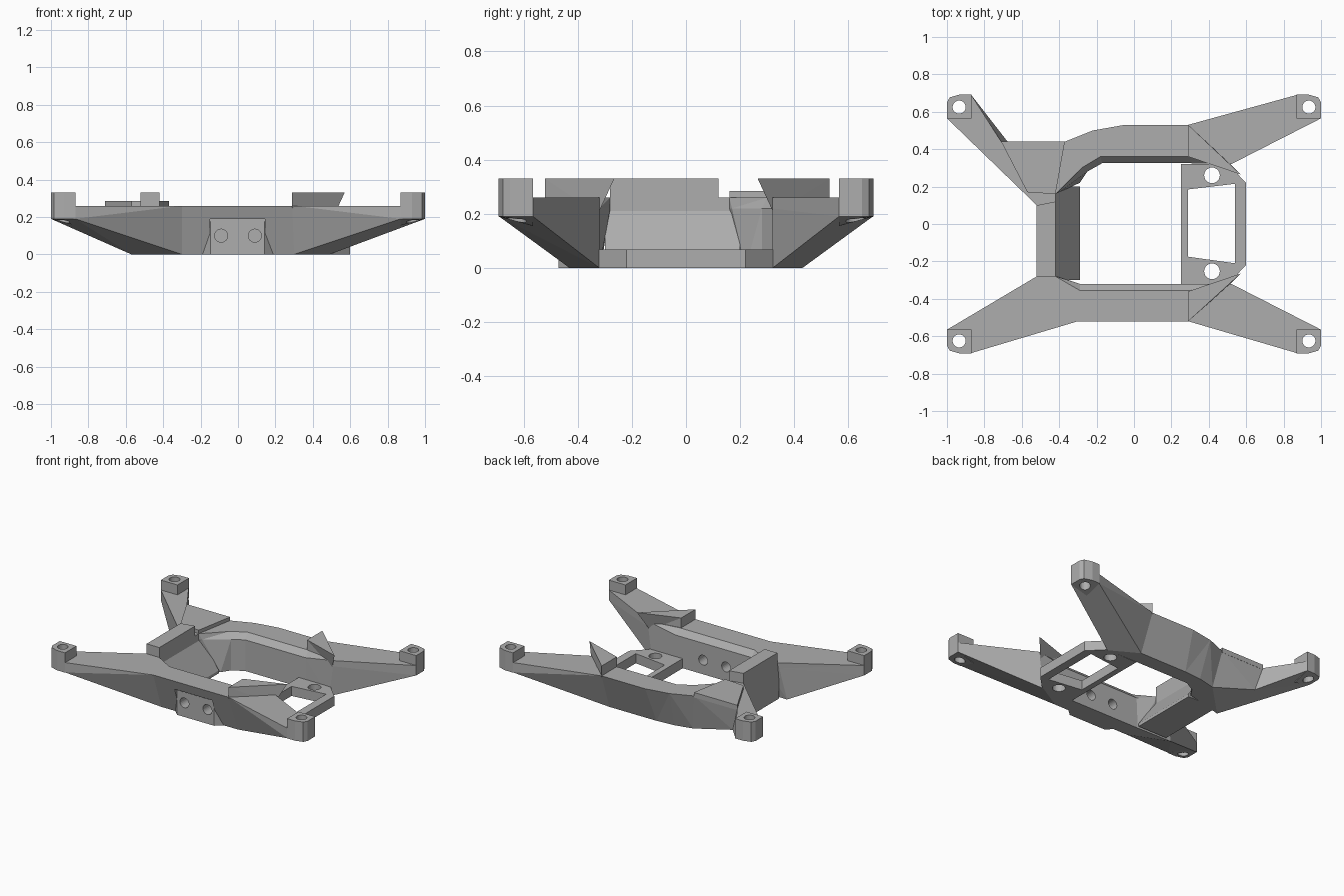
import bpy, bmesh, math
from mathutils import Vector

if "Cube" in bpy.data.objects:
    bpy.data.objects.remove(bpy.data.objects["Cube"])

grey = bpy.data.materials.new("plain grey")
grey.diffuse_color = (0.42, 0.42, 0.42, 1)
grey.use_nodes = True
grey.node_tree.nodes["Principled BSDF"].inputs["Base Color"].default_value = grey.diffuse_color


def loft(name, sections):
    """Solid skinned through matching closed sections of 3D points."""
    bm = bmesh.new()
    rings = [[bm.verts.new(p) for p in s] for s in sections]
    n = len(rings[0])
    for a, b in zip(rings, rings[1:]):
        for i in range(n):
            j = (i + 1) % n
            bm.faces.new((a[i], a[j], b[j], b[i]))
    bm.faces.new(rings[0])
    bm.faces.new(rings[-1])
    bmesh.ops.remove_doubles(bm, verts=bm.verts, dist=1e-5)
    bmesh.ops.triangulate(bm, faces=[f for f in bm.faces if len(f.verts) == 4
                          and abs((f.verts[3].co - f.verts[0].co).dot(
                              (f.verts[1].co - f.verts[0].co).cross(f.verts[2].co - f.verts[0].co))) > 1e-6])
    bmesh.ops.recalc_face_normals(bm, faces=bm.faces)
    me = bpy.data.meshes.new(name)
    bm.to_mesh(me)
    bm.free()
    ob = bpy.data.objects.new(name, me)
    bpy.context.collection.objects.link(ob)
    me.materials.append(grey)
    return ob


def prism(name, pts, z0, z1):
    return loft(name, [[(x, y, z0) for x, y in pts], [(x, y, z1) for x, y in pts]])


def circle(cx, cy, r, n=24):
    return [(cx + r * math.cos(2 * math.pi * i / n), cy + r * math.sin(2 * math.pi * i / n)) for i in range(n)]


def cut(ob, cutter):
    """Subtract a cutter and discard it."""
    cutter.hide_render = True
    m = ob.modifiers.new("cut", 'BOOLEAN')
    m.operation, m.solver, m.object = 'DIFFERENCE', 'EXACT', cutter
    bpy.context.view_layer.objects.active = ob
    bpy.ops.object.modifier_apply(modifier=m.name)
    bpy.data.objects.remove(cutter)


def station(ot, it, im, ib, ob, zm=0.22, zi=0.0, zo=0.0):
    """Beam section: outer top, inner top, inner mid, inner bottom, outer bottom."""
    return [(*ot, 0.26), (*it, 0.26), (*im, zm), (*ib, zi), (*ob, zo)]


def arm_end(sx, sy):
    o, i = (sx * 0.87, sy * 0.69), (sx * 1.0, sy * 0.565)
    return station(o, i, i, i, o, 0.23, 0.19, 0.19)


def arm_root(sy, yo):
    """Where a right-hand arm leaves the frame."""
    i = (0.52, sy * 0.32)
    return station((0.30, sy * yo), i, i, (0.49, sy * 0.32), (0.30, sy * 0.43))


# Front beam with both front arms
front = loft("front_beam", [
    arm_end(-1, -1),
    station((-0.30, -0.52), (-0.52, -0.28), (-0.53, -0.287), (-0.57, -0.315), (-0.30, -0.43)),
    station((-0.29, -0.52), (-0.42, -0.28), (-0.41, -0.28), (-0.30, -0.32), (-0.29, -0.43)),
    station((-0.28, -0.52), (-0.29, -0.355), (-0.29, -0.32), (-0.29, -0.32), (-0.28, -0.43)),
    station((0.29, -0.52), (0.30, -0.355), (0.30, -0.32), (0.30, -0.32), (0.29, -0.43)),
    arm_root(-1, 0.523), arm_end(1, -1)])

# Back beam with both back arms, curved at its left end
back = loft("back_beam", [
    arm_end(1, 1), arm_root(1, 0.533),
    station((0.29, 0.53), (0.30, 0.36), (0.30, 0.325), (0.30, 0.325), (0.29, 0.43)),
    station((-0.05, 0.53), (-0.18, 0.36), (-0.17, 0.325), (-0.17, 0.325), (-0.07, 0.43)),
    station((-0.22, 0.50), (-0.28, 0.30), (-0.25, 0.28), (-0.25, 0.28), (-0.20, 0.42)),
    station((-0.37, 0.44), (-0.42, 0.16), (-0.40, 0.17), (-0.29, 0.22), (-0.33, 0.39)),
    station((-0.71, 0.44), (-0.52, 0.10), (-0.53, 0.11), (-0.57, 0.15), (-0.66, 0.42), 0.22, 0.0, 0.09),
    arm_end(-1, 1)])

# Front hole plate, set in a shallow pocket
cut(front, prism("pocket_cutter", [(-0.15, -0.6), (0.145, -0.6), (0.145, -0.47), (-0.15, -0.47)], -0.1, 0.19))
plate = prism("front_plate", [(-0.148, -0.471), (0.143, -0.471), (0.2, -0.42), (0.2, -0.33),
                              (-0.2, -0.33), (-0.2, -0.42)], 0, 0.175)
for ob in (front, plate):
    for x in (-0.09, 0.09):
        ring = circle(x, 0.1, 0.035)
        cut(ob, loft("bolt_cutter", [[(a, y, b) for a, b in ring] for y in (-0.6, -0.25)]))

# Left wall sloping into the opening, with a raised bar on top
profile = [(-0.52, 0), (-0.29, 0), (-0.29, 0.02), (-0.42, 0.21), (-0.42, 0.26), (-0.52, 0.26)]
loft("left_wall", [[(x, y, z) for x, z in profile] for y in (-0.30, 0.20)])
prism("raised_bar", [(-0.52, -0.28), (-0.42, -0.28), (-0.42, 0.12), (-0.52, 0.10)], 0.25, 0.33)

# Thin pad on the back left arm
prism("arm_pad", [(-0.71, 0.44), (-0.37, 0.44), (-0.42, 0.16), (-0.57, 0.17)], 0.25, 0.285)

# Right tray with window and two holes
tray = prism("right_tray", [(0.25, -0.322), (0.50, -0.322), (0.60, -0.22), (0.60, 0.22),
                            (0.50, 0.322), (0.25, 0.322)], 0, 0.068)
cut(tray, prism("window_cutter", [(0.29, -0.175), (0.54, -0.21), (0.54, 0.215), (0.29, 0.185)], -0.1, 0.2))
for y in (-0.253, 0.26):
    cut(tray, prism("tray_hole_cutter", circle(0.417, y, 0.042), -0.1, 0.2))

# Pointed fins at the roots of the right arms
for sy, side, yo in ((-1, "front", 0.52), (1, "back", 0.53)):
    loft(side + "_fin", [
        [(0.29, sy * yo, 0.25), (0.29, sy * 0.36, 0.25), (0.51, sy * 0.325, 0.20)],
        [(0.29, sy * yo, 0.33), (0.29, sy * 0.36, 0.33), (0.57, sy * 0.265, 0.33)]])

# Corner mounting tabs, drilled together with the arm ends
outline = [(1, 0.565), (1, 0.65), (0.985, 0.677), (0.93, 0.693), (0.87, 0.693), (0.87, 0.565)]
for sx in (-1, 1):
    for sy, beam, side in ((-1, front, "front"), (1, back, "back")):
        low = [(sx * x, sy * y, 0.155 if i == 5 else 0.19) for i, (x, y) in enumerate(outline)]
        tab = loft(side + ("_left" if sx < 0 else "_right") + "_tab",
                   [low, [(x, y, 0.33) for x, y, z in low]])
        for ob in (tab, beam):
            cut(ob, prism("screw_cutter", circle(sx * 0.935, sy * 0.625, 0.035), 0.0, 0.5))
